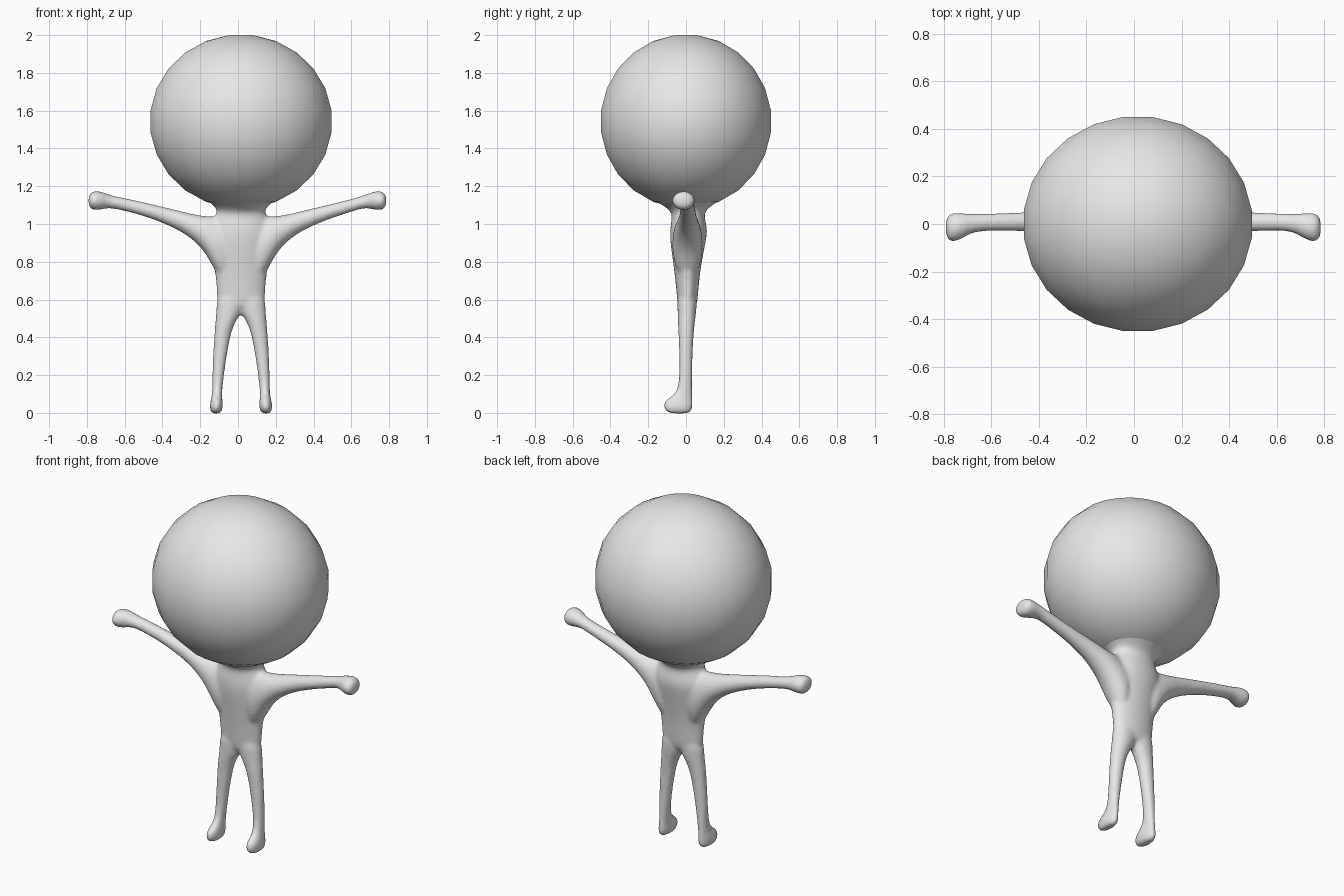
import bpy, bmesh
from math import sin, cos, pi, radians

if "Cube" in bpy.data.objects:
    bpy.data.objects.remove(bpy.data.objects["Cube"], do_unlink=True)

CX = 0.016  # the figure's centre line

clay = bpy.data.materials.new("light grey")
clay.use_nodes = True
clay.diffuse_color = (0.8, 0.8, 0.8, 1)
clay.node_tree.nodes["Principled BSDF"].inputs["Base Color"].default_value = (0.8, 0.8, 0.8, 1)


def loft(bm, rings, axis="z", sides=16, mirror=1):
    """Capped tube of ellipses; ring = (position, u_min, u_max, y_min, y_max)."""
    loops = []
    for pos, u0, u1, y0, y1 in rings:
        loop = []
        for i in range(sides):
            a = 2 * pi * (i + 0.5) / sides
            u = (u0 + u1) / 2 + (u1 - u0) / 2 * cos(a)
            y = (y0 + y1) / 2 + (y1 - y0) / 2 * sin(a)
            x, z = (u, pos) if axis == "z" else (pos, u)
            loop.append(bm.verts.new((CX + mirror * x, y, z)))
        loops.append(loop)
    for a, b in zip(loops, loops[1:]):
        for i in range(sides):
            j = (i + 1) % sides
            bm.faces.new((a[i], a[j], b[j], b[i]))
    bm.faces.new(loops[0])
    bm.faces.new(loops[-1])


def finish(name, bm):
    bmesh.ops.recalc_face_normals(bm, faces=bm.faces)
    for f in bm.faces:
        f.smooth = True
    mesh = bpy.data.meshes.new(name)
    bm.to_mesh(mesh)
    bm.free()
    mesh.materials.append(clay)
    obj = bpy.data.objects.new(name, mesh)
    bpy.context.collection.objects.link(obj)
    return obj


# Head: faceted ball with flats facing each axis
bm = bmesh.new()
head_rings = []
for k in range(12):
    a = radians(7.5 + 15 * k)
    rx, ry = 0.487 * sin(a), 0.457 * sin(a)
    head_rings.append((1.543 + 0.461 * cos(a), -rx, rx, -ry, ry))
loft(bm, head_rings, sides=24)
finish("head", bm)

# Body: torso flaring into the neck, two arms and two legs blended together
bm = bmesh.new()
torso = [(0.54, 0.12, -0.04, 0.05), (0.60, 0.13, -0.048, 0.064),
         (0.70, 0.134, -0.057, 0.07), (0.80, 0.15, -0.07, 0.085),
         (0.90, 0.165, -0.085, 0.105), (0.97, 0.17, -0.088, 0.118),
         (1.03, 0.15, -0.076, 0.1), (1.065, 0.125, -0.078, 0.1),
         (1.10, 0.145, -0.125, 0.14), (1.14, 0.21, -0.2, 0.21),
         (1.18, 0.25, -0.24, 0.24), (1.22, 0.25, -0.24, 0.24)]
loft(bm, [(z, -w, w, y0, y1) for z, w, y0, y1 in torso])

arm = [(0.06, 0.66, 1.04, -0.07, 0.09), (0.13, 0.73, 1.043, -0.075, 0.09),
       (0.18, 0.835, 1.043, -0.07, 0.085), (0.24, 0.905, 1.05, -0.058, 0.076),
       (0.32, 0.963, 1.07, -0.042, 0.062), (0.45, 1.02, 1.1, -0.032, 0.052),
       (0.56, 1.055, 1.127, -0.03, 0.047)]
hand = [(-0.12, 1.085, 1.15, -0.03, 0.043), (-0.08, 1.08, 1.168, -0.055, 0.045),
        (-0.04, 1.07, 1.177, -0.076, 0.05), (-0.012, 1.075, 1.172, -0.075, 0.045),
        (0.004, 1.095, 1.15, -0.05, 0.02)]
for side, reach in ((1, 0.766), (-1, 0.804)):
    tip = [(reach + d, *r) for d, *r in hand]
    loft(bm, arm + tip, axis="x", mirror=side)

leg = [(-0.004, 0.115, 0.152, -0.085, 0.015), (0.008, 0.1, 0.164, -0.112, 0.033),
       (0.04, 0.094, 0.167, -0.125, 0.037), (0.07, 0.098, 0.16, -0.11, 0.036),
       (0.095, 0.1, 0.154, -0.065, 0.034), (0.14, 0.097, 0.154, -0.04, 0.033),
       (0.25, 0.083, 0.152, -0.035, 0.034), (0.40, 0.058, 0.144, -0.04, 0.04),
       (0.48, 0.033, 0.137, -0.044, 0.048), (0.55, -0.02, 0.132, -0.046, 0.058),
       (0.64, -0.02, 0.128, -0.05, 0.06)]
for side in (1, -1):
    loft(bm, leg, mirror=side)

body = finish("body", bm)
rounding = body.modifiers.new("rounding", "SUBSURF")
rounding.levels = rounding.render_levels = 2
blend = body.modifiers.new("blend", "REMESH")
blend.mode = "VOXEL"
blend.voxel_size = 0.01
blend.use_smooth_shade = True
soften = body.modifiers.new("soften", "SMOOTH")
soften.factor = 0.5
soften.iterations = 8
